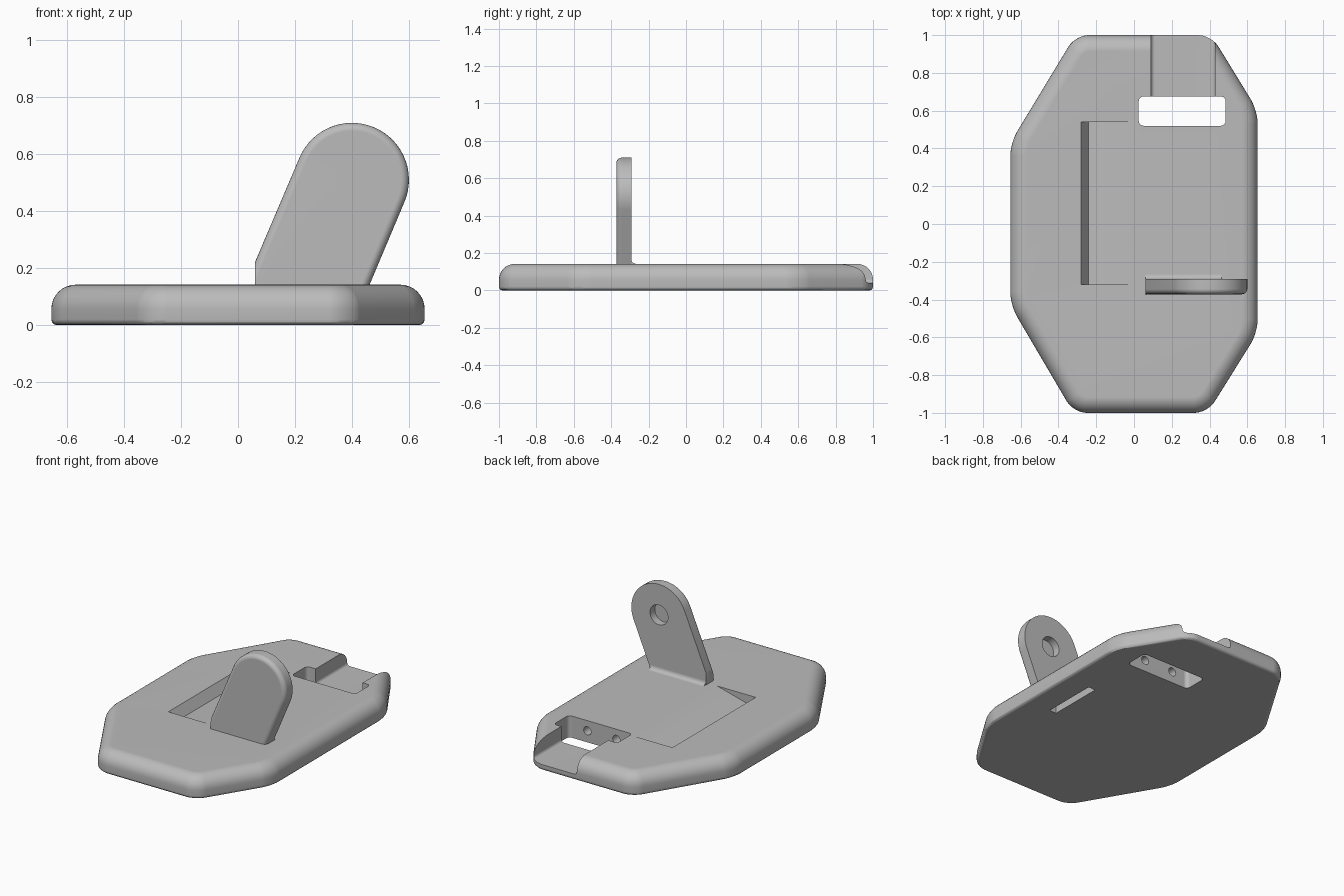
import bpy, bmesh
from math import pi, sin, cos, radians
from mathutils import Vector

if "Cube" in bpy.data.objects:
    bpy.data.objects.remove(bpy.data.objects["Cube"], do_unlink=True)

GREY = (0.5, 0.5, 0.5, 1)
grey = bpy.data.materials.new("plain grey")
grey.use_nodes = True
grey.diffuse_color = GREY
grey.node_tree.nodes["Principled BSDF"].inputs["Base Color"].default_value = GREY


def prism(points, axis, lo, hi):
    """Extrude a flat outline along an axis from lo to hi."""
    place = {"x": lambda a, b, d: (d, a, b),
             "y": lambda a, b, d: (a, d, b),
             "z": lambda a, b, d: (a, b, d)}[axis]
    bm = bmesh.new()
    face = bm.faces.new([bm.verts.new(place(a, b, lo)) for a, b in points])
    grown = bmesh.ops.extrude_face_region(bm, geom=[face])
    move = Vector(place(0, 0, hi - lo))
    bmesh.ops.translate(bm, vec=move, verts=[g for g in grown["geom"] if isinstance(g, bmesh.types.BMVert)])
    bmesh.ops.recalc_face_normals(bm, faces=bm.faces)
    return bm


def bevel(bm, test, size, segments):
    """Round every edge whose two end points pass the test."""
    edges = [e for e in bm.edges if test(e.verts[0].co, e.verts[1].co)]
    bmesh.ops.bevel(bm, geom=edges, offset=size, segments=segments, profile=0.5,
                    affect="EDGES", clamp_overlap=True)


def make(name, bm):
    bmesh.ops.recalc_face_normals(bm, faces=bm.faces)
    mesh = bpy.data.meshes.new(name)
    bm.to_mesh(mesh)
    bm.free()
    mesh.materials.append(grey)
    obj = bpy.data.objects.new(name, mesh)
    bpy.context.collection.objects.link(obj)
    return obj


def rect(x0, x1, y0, y1):
    return [(x0, y0), (x1, y0), (x1, y1), (x0, y1)]


def circle(cx, cy, r, n=32):
    return [(cx + r * cos(2 * pi * i / n), cy + r * sin(2 * pi * i / n)) for i in range(n)]


def cut(obj, cutters):
    """Subtract the cutters, then drop them."""
    tools = [make("cutter", bm) for bm in cutters]
    for tool in tools:
        tool.hide_render = True
        mod = obj.modifiers.new("cut", "BOOLEAN")
        mod.operation, mod.solver, mod.object = "DIFFERENCE", "EXACT", tool
    graph = bpy.context.evaluated_depsgraph_get()
    result = bpy.data.meshes.new_from_object(obj.evaluated_get(graph))
    obj.modifiers.clear()
    obj.data = result
    for tool in tools:
        bpy.data.objects.remove(tool, do_unlink=True)


def smooth(obj):
    bpy.ops.object.select_all(action="DESELECT")
    obj.select_set(True)
    bpy.context.view_layer.objects.active = obj
    bpy.ops.object.shade_smooth_by_angle(angle=radians(30))
    obj.modifiers.new("even shading", "WEIGHTED_NORMAL").keep_sharp = True


def upright(a, b):
    return abs(a.z - b.z) > 0.05 and (a - b).xy.length < 0.001


# Base plate: eight-sided slab with rounded corners and rims
THICK = 0.142
outline = [(-0.32, -1), (0.39, -1), (0.655, -0.575), (0.655, 0.6),
           (0.41, 1), (-0.31, 1), (-0.655, 0.43), (-0.655, -0.43)]
bm = prism(outline, "z", 0, THICK)
bevel(bm, upright, 0.07, 6)
bevel(bm, lambda a, b: min(a.z, b.z) > THICK - 0.001, 0.085, 8)
bevel(bm, lambda a, b: max(a.z, b.z) < 0.001, 0.02, 3)
plate = make("base_plate", bm)

# Cuts in the plate: through slot, rear channel, thumb ramp, underside slit, pin holes
slot = prism(rect(0.025, 0.485, 0.52, 0.675), "z", -0.1, 0.3)
bevel(slot, upright, 0.025, 4)
channel = prism(rect(0.09, 0.43, 0.6, 1.1), "z", 0.04, 0.3)
bevel(channel, lambda a, b: max(a.z, b.z) < 0.05 and abs(a.y - b.y) > 0.1, 0.02, 4)
ramp = prism([(-0.28, THICK), (-0.24, 0.08), (0.0, THICK), (0.0, 0.2), (-0.28, 0.2)],
             "y", -0.32, 0.54)
slit = prism(rect(0.435, 0.485, -0.2, 0.16), "z", -0.1, 0.05)
pins = [prism(circle(x, 0.075, 0.027, 20), "y", 0.42, 0.55) for x in (0.14, 0.35)]
cut(plate, [slot, channel, ramp, slit] + pins)
smooth(plate)

# Leaning tab: round head, rounded front rim, blind hole in the back
head = Vector((0.4, 0.51))
FRONT, BACK = -0.372, -0.292
arc = [(head.x + 0.2 * cos(radians(t)), head.y + 0.2 * sin(radians(t)))
       for t in range(-23, 158, 6)]
bm = prism([(0.06, 0.09), (0.44, 0.09)] + arc + [(0.06, 0.222)], "y", FRONT, BACK)
bevel(bm, lambda a, b: max(a.y, b.y) < FRONT + 0.001 and max(a.z, b.z) > 0.1
      and not (max(a.x, b.x) < 0.07), 0.028, 5)
tab = make("leaning_tab", bm)
cut(tab, [prism(circle(head.x, head.y, 0.065), "y", BACK - 0.05, 0)])
smooth(tab)

# Concave fillet where the tab meets the plate
R = 0.025
curve = [(BACK + R - R * cos(t * pi / 12), THICK + R - R * sin(t * pi / 12)) for t in range(7)]
fillet = make("tab_fillet", prism([(BACK - 0.01, THICK - 0.01), (BACK - 0.01, THICK + R)]
                                  + curve + [(BACK + R, THICK - 0.01)], "x", 0.062, 0.462))
smooth(fillet)
